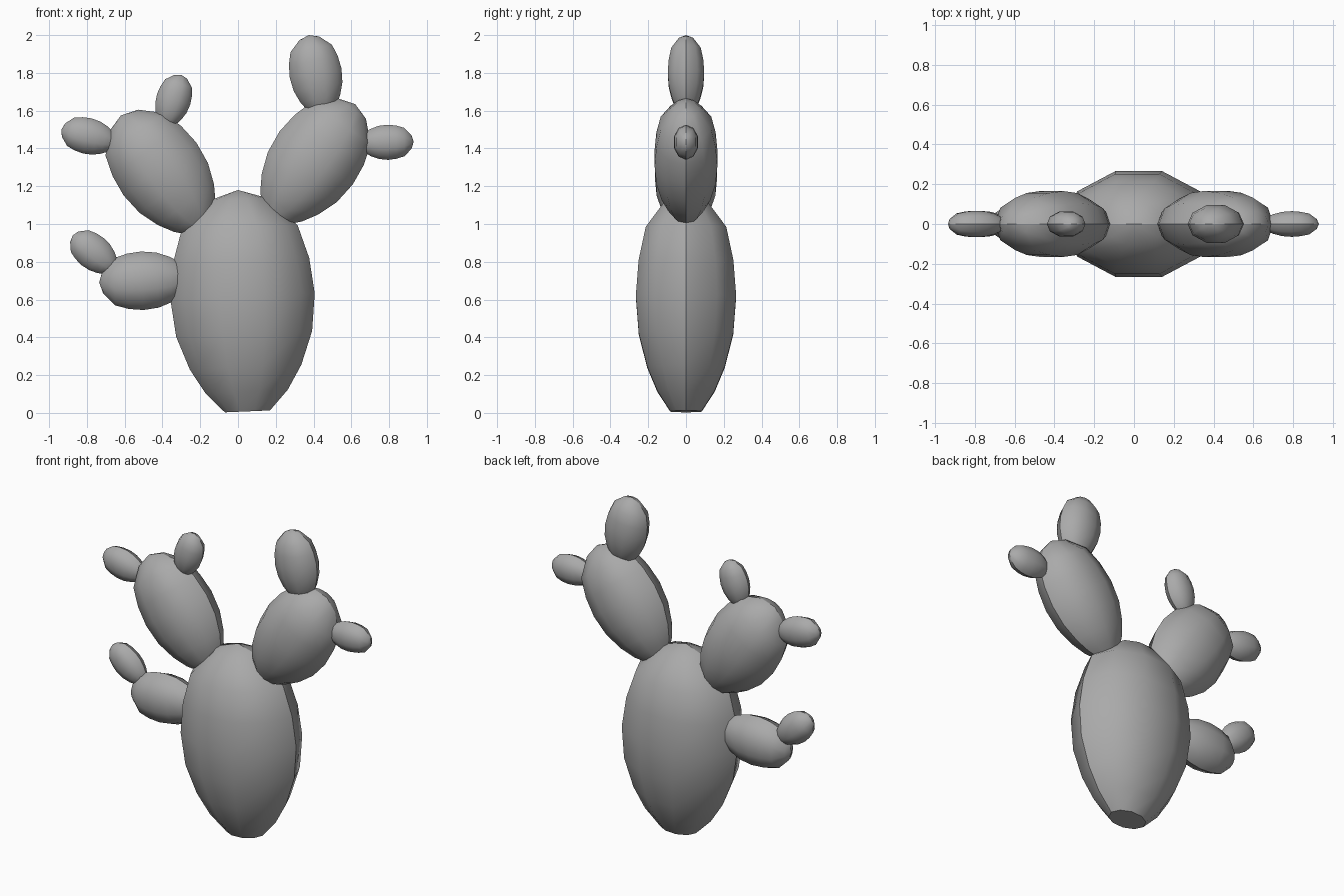
import bpy
import bmesh
import math
from mathutils import Vector

if "Cube" in bpy.data.objects:
    bpy.data.objects.remove(bpy.data.objects["Cube"], do_unlink=True)

grey = bpy.data.materials.new("plain_grey")
grey.use_nodes = True
grey.diffuse_color = (0.4, 0.4, 0.4, 1)
grey.node_tree.nodes["Principled BSDF"].inputs["Base Color"].default_value = (0.4, 0.4, 0.4, 1)

# Pad profile per unit of length: (height, half width)
PROFILE = [(0, 0.102), (0.09, 0.186), (0.2, 0.252), (0.35, 0.307), (0.52, 0.326),
           (0.68, 0.308), (0.83, 0.262), (0.96, 0.125)]
SIDES = 10
THICKNESS = 0.73


def make_pad(name, base, tip):
    """Flattened ten-sided egg running from base to tip in the XZ plane."""
    start, end = Vector((base[0], 0, base[1])), Vector((tip[0], 0, tip[1]))
    axis = end - start
    size = axis.length
    across = Vector((axis.z, 0, -axis.x)) / size
    bm = bmesh.new()
    rings = []
    for height, radius in PROFILE:
        ring = []
        for i in range(SIDES):
            a = math.tau * i / SIDES
            point = start + axis * height + across * (radius * size * math.cos(a))
            point.y = radius * size * THICKNESS * math.sin(a)
            ring.append(bm.verts.new(point))
        rings.append(ring)
    pole = bm.verts.new(end)
    bottom = bm.faces.new(rings[0])
    for i in range(SIDES):
        j = (i + 1) % SIDES
        for low, high in zip(rings, rings[1:]):
            bm.faces.new((low[i], low[j], high[j], high[i]))
        bm.faces.new((rings[-1][i], rings[-1][j], pole))
    bmesh.ops.recalc_face_normals(bm, faces=bm.faces)
    for face in bm.faces:
        face.smooth = True
    # Keep the rim and the cut base crisp
    for edge in bm.edges:
        on_rim = all(abs(v.co.y) < 1e-5 for v in edge.verts)
        edge.smooth = not (on_rim or bottom in edge.link_faces)
    mesh = bpy.data.meshes.new(name)
    bm.to_mesh(mesh)
    bm.free()
    mesh.materials.append(grey)
    bpy.context.collection.objects.link(bpy.data.objects.new(name, mesh))


# Trunk
make_pad("trunk_pad", (0.05, 0.008), (0, 1.18))

# Left branch
make_pad("left_branch_pad", (0.19, 1.04), (0.62, 1.635))
make_pad("left_top_pad", (0.45, 1.58), (0.375, 2.0))
make_pad("left_side_pad", (0.645, 1.43), (0.93, 1.435))

# Right upper branch
make_pad("right_branch_pad", (-0.19, 0.985), (-0.62, 1.575))
make_pad("right_top_pad", (-0.385, 1.52), (-0.3, 1.79))
make_pad("right_side_pad", (-0.65, 1.43), (-0.935, 1.5))

# Right lower branch
make_pad("right_lower_pad", (-0.26, 0.71), (-0.735, 0.69))
make_pad("right_lower_tip_pad", (-0.655, 0.76), (-0.875, 0.94))
